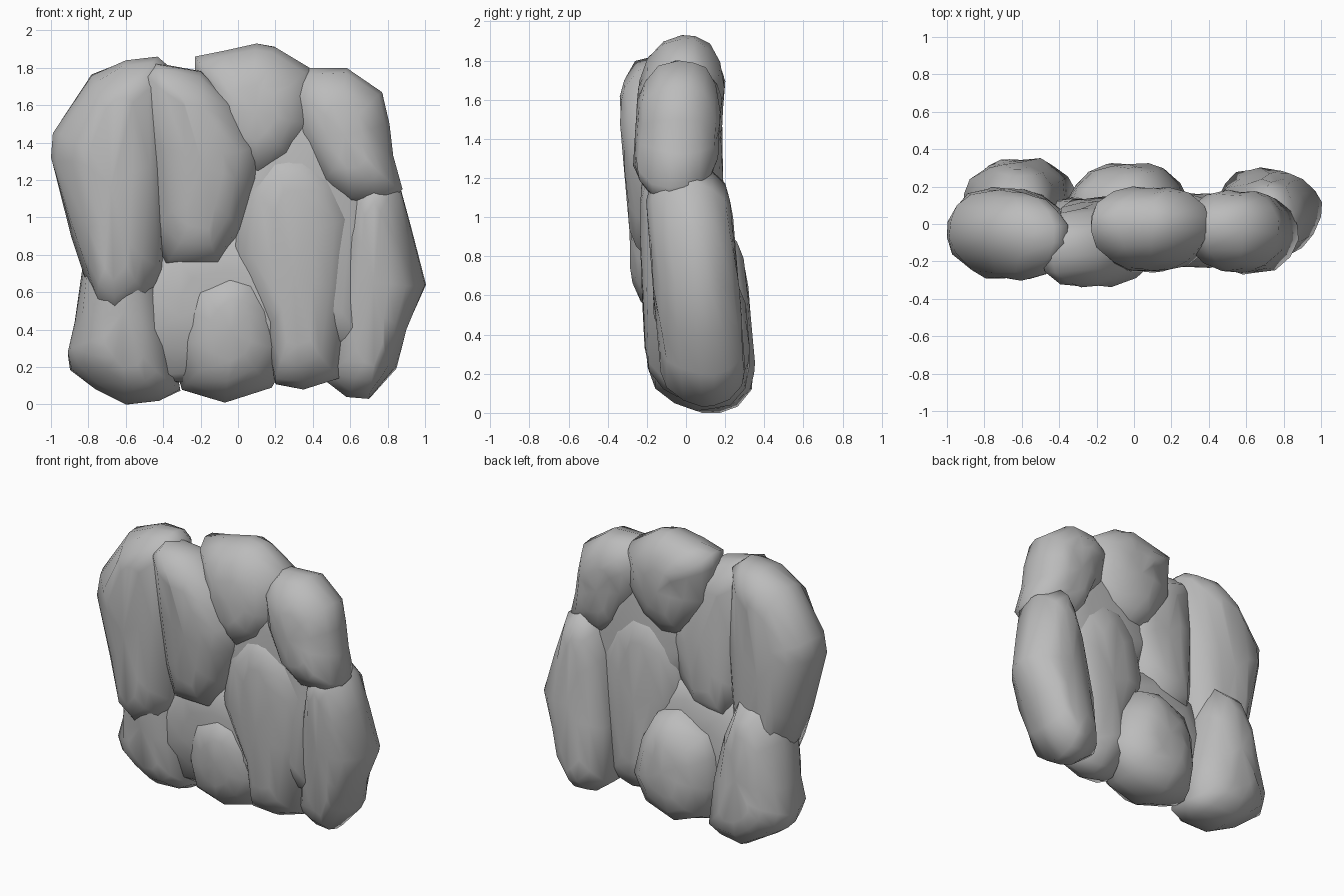
import bpy, bmesh, random

random.seed(4)
# depth position (-1 front .. 1 back) and inset relative to the narrow half-width
PROFILE = [(-0.97, 0.66), (-0.84, 0.38), (-0.5, 0.11), (-0.1, 0.0),
           (0.25, 0.01), (0.58, 0.12), (0.86, 0.38), (0.97, 0.66)]

stone = bpy.data.materials.new("stone")
stone.diffuse_color = (0.5, 0.5, 0.5, 1)


def rock(name, outline, front, back, lean=0.0, skew=0.0):
    """Chiselled boulder from an (x, z) outline between two depths; lean and skew shift y with z and x."""
    xs, zs = [p[0] for p in outline], [p[1] for p in outline]
    cx, cz = (min(xs) + max(xs)) / 2, (min(zs) + max(zs)) / 2
    hx, hz = (max(xs) - min(xs)) / 2, (max(zs) - min(zs)) / 2
    cy, hy = (front + back) / 2, (back - front) / 2

    bm = bmesh.new()

    def vert(x, y, z):
        return bm.verts.new((x, y + lean * (z - cz) + skew * (x - cx), z))

    rings = []
    for t, inset in PROFILE:
        d = inset * min(hx, hz)
        ring = []
        for x, z in outline:
            jit = 0.012 if inset > 0 else 0.0
            ring.append(vert(cx + (x - cx) * (1 - d / hx) + random.uniform(-jit, jit),
                             cy + t * hy + random.uniform(-0.01, 0.01),
                             cz + (z - cz) * (1 - d / hz) + random.uniform(-jit, jit)))
        rings.append(ring)
    n = len(outline)
    for a, b in zip(rings, rings[1:]):
        for i in range(n):
            k = (i + 1) % n
            bm.faces.new((a[i], a[k], b[k], b[i]))
    # shallow domes close the front and back
    for ring, y in ((rings[0], front), (rings[-1], back)):
        tip = vert(cx, y, cz)
        for i in range(n):
            bm.faces.new((ring[i], ring[(i + 1) % n], tip))
    bmesh.ops.recalc_face_normals(bm, faces=bm.faces)
    mesh = bpy.data.meshes.new(name)
    bm.to_mesh(mesh)
    bm.free()
    for f in mesh.polygons:
        f.use_smooth = True
    mesh.materials.append(stone)
    ob = bpy.data.objects.new(name, mesh)
    bpy.context.collection.objects.link(ob)
    return ob


# upper row
rock("upper_left_rock",
     [(-1.0, 1.32), (-0.99, 1.45), (-0.78, 1.76), (-0.6, 1.84), (-0.43, 1.86), (-0.36, 1.8),
      (-0.36, 1.3), (-0.4, 0.72), (-0.46, 0.56), (-0.65, 0.46), (-0.77, 0.53), (-0.88, 0.9)],
     -0.29, 0.19, -0.02, -0.04)
rock("upper_middle_rock",
     [(-0.5, 1.78), (-0.44, 1.82), (-0.2, 1.78), (-0.02, 1.6), (0.12, 1.38), (0.11, 1.2),
      (0.02, 0.92), (-0.1, 0.74), (-0.4, 0.74), (-0.46, 0.95), (-0.49, 1.4)],
     -0.32, 0.12, -0.08)
rock("top_rock",
     [(-0.23, 1.77), (-0.23, 1.86), (-0.08, 1.89), (0.1, 1.93), (0.2, 1.91), (0.4, 1.79),
      (0.42, 1.5), (0.3, 1.3), (0.12, 1.2), (-0.06, 1.25), (-0.22, 1.55)],
     -0.25, 0.19, 0.06)
rock("upper_right_rock",
     [(0.26, 1.7), (0.38, 1.8), (0.58, 1.8), (0.77, 1.67), (0.81, 1.5), (0.83, 1.33), (0.88, 1.15),
      (0.8, 1.07), (0.6, 1.07), (0.46, 1.18), (0.32, 1.45)],
     -0.26, 0.17, 0.06)

# middle and lower row
rock("centre_rock",
     [(0.02, 1.2), (0.16, 1.36), (0.36, 1.38), (0.52, 1.24), (0.64, 1.02), (0.6, 0.6),
      (0.54, 0.14), (0.35, 0.08), (0.2, 0.11), (0.14, 0.4), (-0.05, 0.8)],
     -0.23, 0.16, -0.03)
rock("lower_right_rock",
     [(0.6, 1.16), (0.72, 1.27), (0.86, 1.18), (0.92, 0.95), (1.0, 0.64), (0.9, 0.4),
      (0.84, 0.2), (0.7, 0.03), (0.58, 0.04), (0.45, 0.14), (0.48, 0.5), (0.54, 0.95)],
     -0.17, 0.27, -0.08)
rock("lower_middle_rock",
     [(-0.28, 0.66), (-0.04, 0.78), (0.12, 0.74), (0.23, 0.55), (0.29, 0.28), (0.18, 0.09),
      (-0.07, 0.01), (-0.3, 0.08), (-0.36, 0.3), (-0.34, 0.52)],
     -0.21, 0.32, -0.05, 0.02)
rock("lower_left_rock",
     [(-0.91, 0.28), (-0.87, 0.45), (-0.82, 0.75), (-0.72, 0.98), (-0.52, 1.0), (-0.43, 0.75),
      (-0.36, 0.4), (-0.31, 0.08), (-0.42, 0.02), (-0.6, 0.0), (-0.76, 0.08), (-0.89, 0.19)],
     -0.2, 0.33, -0.09)

# recessed rocks that fill the seams between the others
rock("lower_core_rock",
     [(-0.6, 0.6), (-0.45, 0.9), (-0.1, 1.0), (0.3, 0.9), (0.5, 0.6), (0.45, 0.2),
      (0.0, 0.14), (-0.4, 0.12), (-0.6, 0.3)],
     -0.16, 0.14, -0.04)
rock("upper_core_rock",
     [(-0.2, 1.2), (0.0, 1.55), (0.25, 1.74), (0.55, 1.7), (0.76, 1.4), (0.78, 0.9),
      (0.7, 0.3), (0.5, 0.3), (0.1, 0.8)],
     -0.18, 0.11, 0.0)
